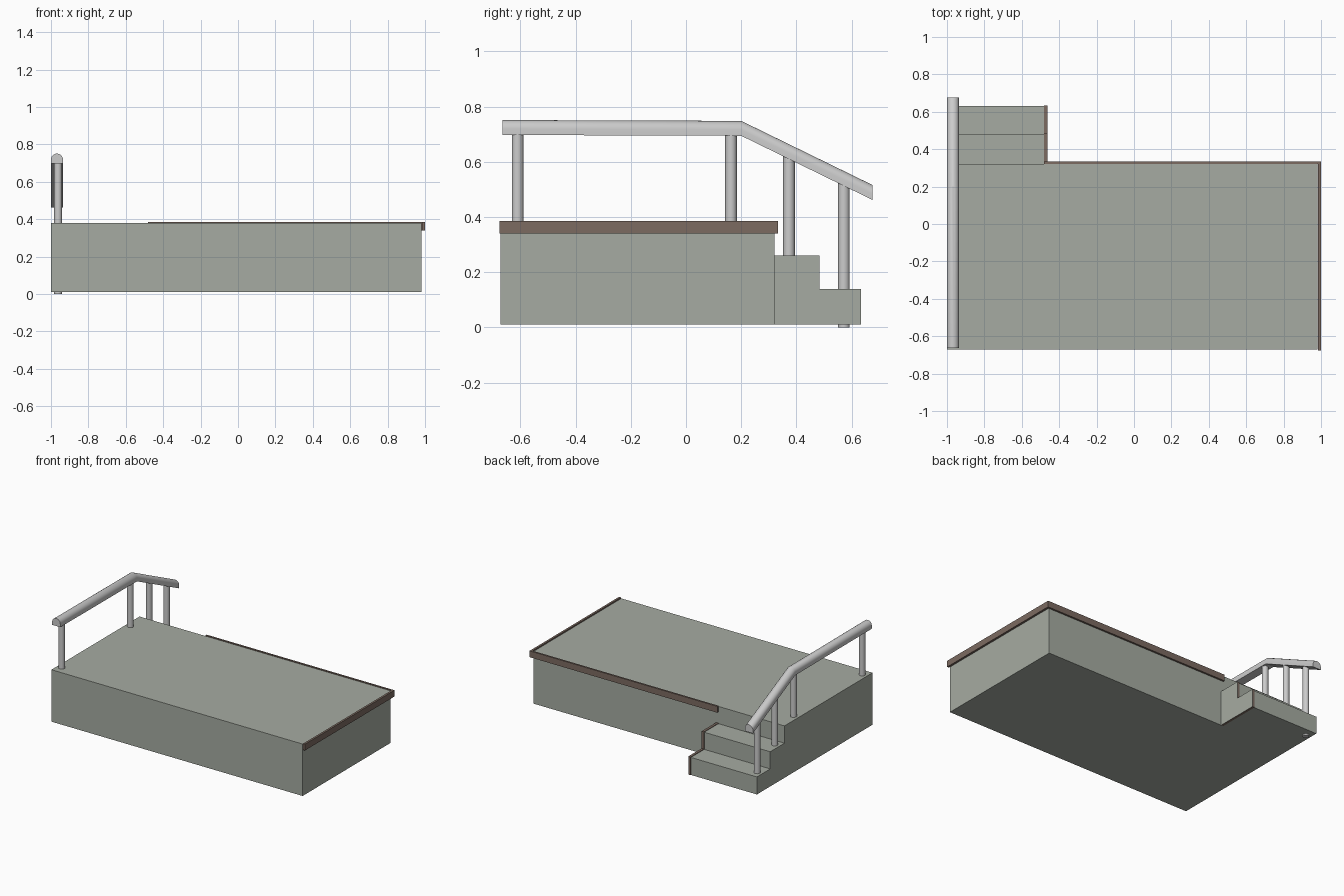
import bpy, bmesh, math
from mathutils import Vector

if "Cube" in bpy.data.objects:
    bpy.data.objects.remove(bpy.data.objects["Cube"])


def material(name, rgb):
    m = bpy.data.materials.new(name)
    m.diffuse_color = (*rgb, 1)
    m.use_nodes = True
    m.node_tree.nodes["Principled BSDF"].inputs["Base Color"].default_value = m.diffuse_color
    return m


STONE = material("stone", (0.38, 0.41, 0.36))
BROWN = material("brown_trim", (0.20, 0.145, 0.12))


def finish(bm, name, *mats):
    bmesh.ops.recalc_face_normals(bm, faces=bm.faces)
    mesh = bpy.data.meshes.new(name)
    bm.to_mesh(mesh)
    bm.free()
    ob = bpy.data.objects.new(name, mesh)
    bpy.context.collection.objects.link(ob)
    for m in mats:
        mesh.materials.append(m)
    return ob


def prism(name, outline, offset, *mats, cap_mat=0):
    """Extrude a flat outline by an offset; cap_mat colours the far face."""
    bm = bmesh.new()
    face = bm.faces.new([bm.verts.new(p) for p in outline])
    res = bmesh.ops.extrude_face_region(bm, geom=[face], use_keep_orig=True)
    new = res["geom"]
    bmesh.ops.translate(bm, vec=offset, verts=[g for g in new if isinstance(g, bmesh.types.BMVert)])
    for g in new:
        if isinstance(g, bmesh.types.BMFace) and len(g.verts) == len(outline) \
                and abs(g.normal.normalized().dot(Vector(offset).normalized())) > 0.9:
            g.material_index = cap_mat
    return finish(bm, name, *mats)


def smooth(ob):
    bpy.ops.object.select_all(action="DESELECT")
    ob.select_set(True)
    bpy.context.view_layer.objects.active = ob
    bpy.ops.object.shade_smooth_by_angle(angle=math.radians(25))


# Main platform
prism("platform", [(-1, -0.672, 0.01), (0.98, -0.672, 0.01), (0.98, 0.32, 0.01), (-1, 0.32, 0.01)],
      (0, 0, 0.37), STONE)

# Raised edge trim around the right and back sides
prism("edge_trim", [(0.985, -0.675, 0.34), (1, -0.675, 0.34), (1, 0.333, 0.34), (-0.48, 0.333, 0.34),
                    (-0.48, 0.32, 0.34), (0.985, 0.32, 0.34)], (0, 0, 0.045), BROWN)

# Two steps, extruded from their stair profile
prism("steps", [(-1, y, z) for y, z in [(0.32, 0.01), (0.63, 0.01), (0.63, 0.135), (0.48, 0.135),
                                        (0.48, 0.257), (0.32, 0.257)]], (0.52, 0, 0), STONE)

# Side panel of the steps: brown edges, stone outer face
prism("step_side_panel", [(-0.48, y, z) for y, z in [(0.32, 0.01), (0.634, 0.01), (0.634, 0.139),
                                                     (0.484, 0.139), (0.484, 0.261), (0.32, 0.261)]],
      (0.018, 0, 0), BROWN, STONE, cap_mat=1)

# Handrail: D-shaped section swept flat, then down over the steps
R = 0.032
section = [(-R, 0), (R, 0)] + [(R * math.cos(a), 0.022 + R * math.sin(a))
                               for a in (math.pi * i / 12 for i in range(13))]
bm = bmesh.new()
rings = [[bm.verts.new((-0.968 + x, y, base + z)) for x, z in section]
         for y, base in [(-0.664, 0.697), (0.2, 0.694), (0.675, 0.462)]]
for a, b in zip(rings, rings[1:]):
    for i in range(len(a)):
        j = (i + 1) % len(a)
        bm.faces.new((a[i], a[j], b[j], b[i]))
bm.faces.new(rings[0])
bm.faces.new(rings[-1])
smooth(finish(bm, "handrail"))

# Round posts under the handrail
for i, (y, low, high) in enumerate([(-0.61, 0.37, 0.71), (0.163, 0.37, 0.71),
                                    (0.373, 0.25, 0.63), (0.572, 0.0, 0.53)]):
    bpy.ops.mesh.primitive_cylinder_add(vertices=24, radius=0.021, depth=high - low,
                                        location=(-0.962, y, (low + high) / 2))
    bpy.context.object.name = f"rail_post_{i + 1}"
    smooth(bpy.context.object)
